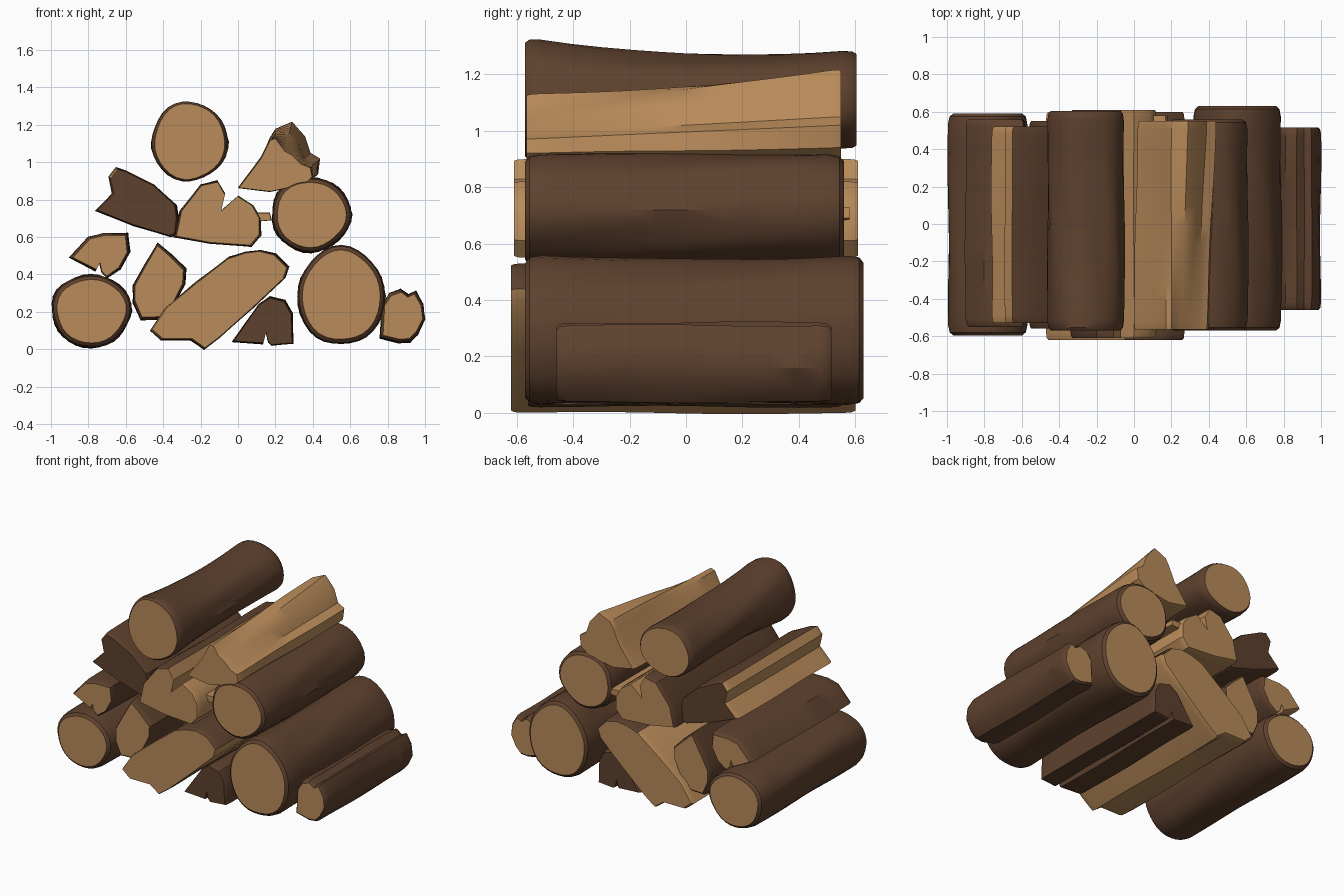
import bpy, bmesh, math

if "Cube" in bpy.data.objects:
    bpy.data.objects.remove(bpy.data.objects["Cube"], do_unlink=True)


def make_material(name, colour):
    mat = bpy.data.materials.new(name)
    mat.use_nodes = True
    mat.diffuse_color = colour
    mat.node_tree.nodes["Principled BSDF"].inputs["Base Color"].default_value = colour
    return mat


MATERIALS = [make_material("dark bark", (0.112, 0.053, 0.027, 1)),
             make_material("cut wood", (0.485, 0.258, 0.102, 1))]
BARK, WOOD = 0, 1
STEPS = 10


def centre(outline):
    count = len(outline)
    return sum(p[0] for p in outline) / count, sum(p[1] for p in outline) / count


def loft(name, front, y_front, y_back, back=None, bark=99, ends=WOOD,
         rim=0.95, depth=0.012, waist=(1, 1, 1), wobble=0.006):
    """Sweep an x-z outline along y with softened ends.
    The first `bark` edges of the outline carry bark, the rest bare wood."""
    back = back or front
    count = len(front)
    # ring stations: position along the length and size of the section
    length = y_back - y_front
    soft = 1 - (1 - rim) * 0.3
    stations = [(0, rim), (depth / length, soft)]
    edge = 3.5 * depth / length
    stations += [(edge + (1 - 2 * edge) * i / STEPS, 1) for i in range(STEPS + 1)]
    stations += [(1 - depth / length, soft), (1, rim)]

    bm = bmesh.new()
    rings = []
    for t, size in stations:
        section = [(a[0] + (b[0] - a[0]) * t, a[1] + (b[1] - a[1]) * t)
                   for a, b in zip(front, back)]
        cx, cz = centre(section)
        # quadratic blend of front, middle and back height
        f, m, r = waist
        tall = f * (1 - t) * (1 - 2 * t) + 4 * m * t * (1 - t) + r * t * (2 * t - 1)
        ring = []
        for k, (x, z) in enumerate(section):
            dx, dz = x - cx, z - cz
            swell = wobble * math.sin(math.pi * t) * math.sin(5 * t + k * 1.3)
            grow = size + swell / max(math.hypot(dx, dz), 0.05)
            ring.append(bm.verts.new((cx + dx * grow, y_front + length * t,
                                      cz + dz * grow * tall)))
        rings.append(ring)
    for a, b in zip(rings, rings[1:]):
        for k in range(count):
            n = (k + 1) % count
            face = bm.faces.new((a[k], a[n], b[n], b[k]))
            face.material_index = BARK if k < bark else WOOD
    for ring in (rings[0], rings[-1]):
        bm.faces.new(ring).material_index = ends
    bmesh.ops.recalc_face_normals(bm, faces=bm.faces)

    mesh = bpy.data.meshes.new(name)
    bm.to_mesh(mesh)
    bm.free()
    for mat in MATERIALS:
        mesh.materials.append(mat)
    obj = bpy.data.objects.new(name, mesh)
    bpy.context.collection.objects.link(obj)
    bpy.ops.object.select_all(action='DESELECT')
    obj.select_set(True)
    bpy.context.view_layer.objects.active = obj
    bpy.ops.object.shade_smooth_by_angle(angle=math.radians(35))
    return obj


def round_log(name, x, z, rx, rz, y_front, y_back, phase, **options):
    """A whole log with a slightly uneven round section."""
    outline = []
    for i in range(32):
        a = -math.tau * i / 32
        r = 1 + 0.02 * math.sin(3 * a + phase) + 0.012 * math.sin(5 * a + 2 * phase)
        outline.append((x + rx * r * math.cos(a), z + rz * r * math.sin(a)))
    settings = dict(rim=0.87, depth=0.016)
    settings.update(options)
    return loft(name, outline, y_front, y_back, **settings)


# Whole round logs
round_log("left_bottom_log", -0.785, 0.205, 0.212, 0.195, -0.595, 0.59, 0.4)
round_log("top_log", -0.26, 1.11, 0.205, 0.222, -0.57, 0.605, 2.0,
          rim=0.91, waist=(1, 0.72, 0.8))
round_log("right_middle_log", 0.39, 0.72, 0.212, 0.2, -0.57, 0.56, 1.2)
round_log("right_bottom_log", 0.552, 0.285, 0.234, 0.268, -0.57, 0.63, 3.0,
          rim=0.89, waist=(1, 0.93, 1))

# Small log at the far right
loft("small_right_log",
     [(.76, .06), (.77, .24), (.81, .3), (.87, .32), (.91, .29), (.95, .31),
      (.99, .24), (1, .16), (.96, .08), (.92, .04), (.86, .035)],
     -0.46, 0.515, rim=0.88)

# Split piece at the upper left: bare on its left face only
loft("upper_left_split",
     [(-.65, .97), (-.6, .955), (-.45, .88), (-.33, .77), (-.32, .7), (-.33, .61),
      (-.36, .6), (-.56, .66), (-.76, .74), (-.67, .83), (-.69, .92)],
     -0.53, 0.52, bark=8, ends=BARK)

# Small wedge resting on the left log
loft("left_wedge",
     [(-.9, .49), (-.8, .6), (-.72, .62), (-.59, .62), (-.58, .52), (-.63, .43),
      (-.7, .38), (-.73, .41), (-.74, .46), (-.76, .42)],
     -0.55, 0.56, bark=6, rim=0.9)

# Forked split piece in the middle
loft("middle_split",
     [(-.34, .6), (-.31, .74), (-.2, .88), (-.11, .9), (-.07, .83), (-.09, .74),
      (0, .82), (.08, .77), (.12, .7), (.12, .61), (.07, .55), (-.15, .565)],
     -0.61, 0.61, bark=3, rim=0.96)
loft("middle_splinter",
     [(.08, .68), (.09, .73), (.17, .73), (.18, .69)],
     -0.5, 0.58, bark=1, wobble=0.003)

# Bare split piece at the upper right, rising towards the back
loft("upper_right_split",
     [(0, .86), (.12, 1.02), (.17, 1.12), (.2, 1.13), (.25, 1.06), (.29, 1.04),
      (.34, .99), (.39, .97), (.4, .92), (.36, .88), (.17, .84)],
     -0.565, 0.55, bark=0, rim=0.97,
     back=[(.02, .89), (.13, 1.04), (.17, 1.13), (.2, 1.18), (.29, 1.22), (.36, 1.14),
           (.39, 1.05), (.44, 1.02), (.43, .94), (.36, .89), (.17, .86)])

# Narrow split piece at the centre left
loft("centre_left_split",
     [(-.56, .34), (-.5, .45), (-.43, .57), (-.35, .5), (-.28, .43), (-.285, .35),
      (-.38, .16), (-.52, .155), (-.56, .25)],
     -0.56, 0.55, rim=0.92)

# Long leaning slab: bark around its raised tip
loft("leaning_slab",
     [(-.05, .49), (.04, .52), (.12, .53), (.2, .51), (.27, .44), (.25, .38),
      (.08, .22), (-.1, .06), (-.18, 0), (-.25, .05), (-.41, .05), (-.47, .1),
      (-.39, .22), (-.22, .36)],
     -0.62, 0.6, bark=4, rim=0.97)

# Small bark wedge on the ground
loft("ground_wedge",
     [(-.03, .04), (.04, .14), (.11, .24), (.17, .28), (.25, .26), (.29, .19),
      (.295, .03), (.18, .02), (.16, .04), (.15, .09), (.135, .03)],
     -0.56, 0.55, ends=BARK)
